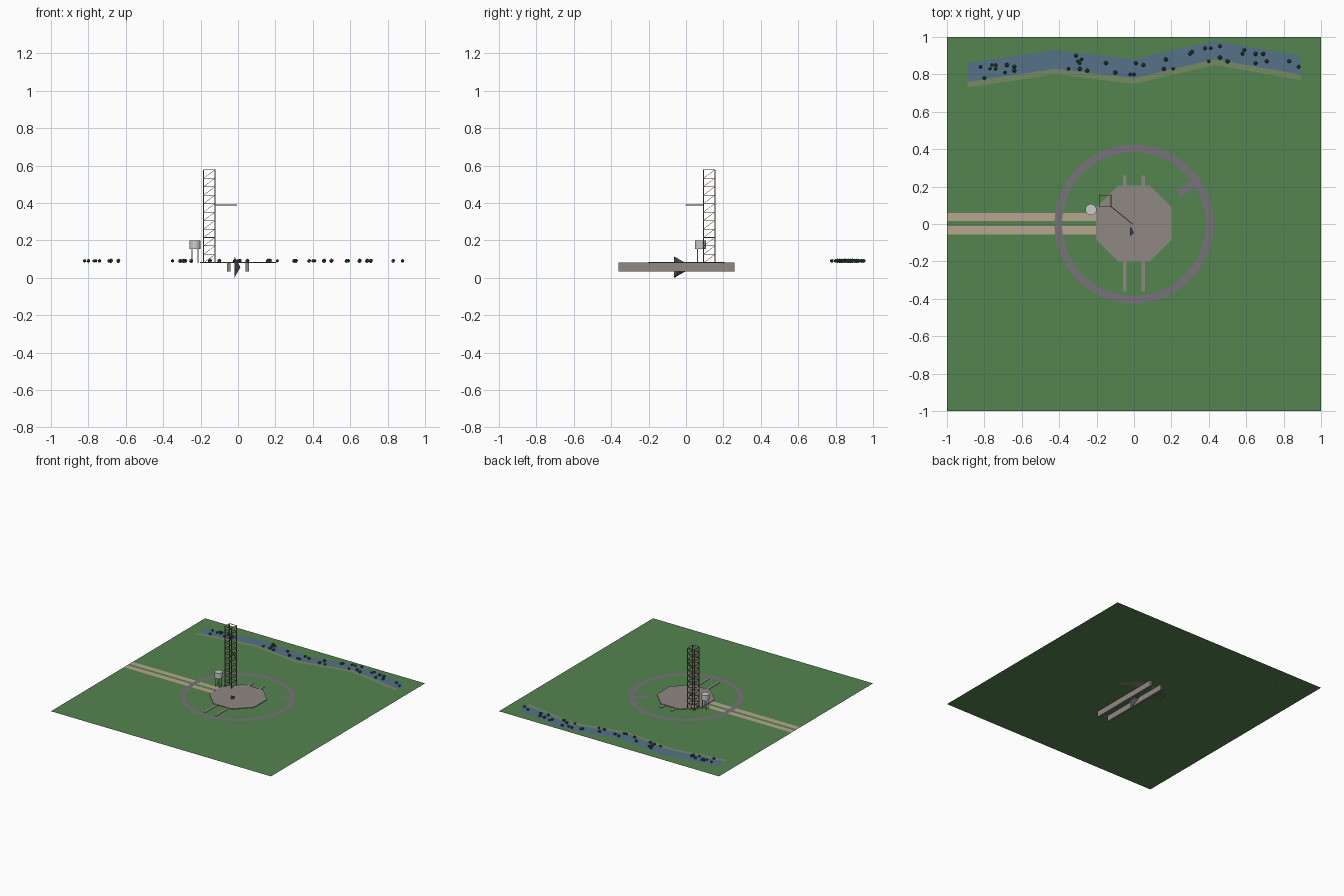
import bpy, bmesh, math, random
from mathutils import Vector, Matrix

if "Cube" in bpy.data.objects:
    bpy.data.objects.remove(bpy.data.objects["Cube"])

random.seed(4)
G = 0.08  # ground level


def material(name, r, g, b):
    m = bpy.data.materials.new(name)
    m.diffuse_color = (r, g, b, 1)
    m.use_nodes = True
    m.node_tree.nodes["Principled BSDF"].inputs["Base Color"].default_value = m.diffuse_color
    return m


GREEN = material("grass", 0.09, 0.23, 0.08)
TAN = material("track", 0.47, 0.38, 0.27)
PURPLE = material("asphalt", 0.19, 0.17, 0.20)
BLUE = material("water", 0.09, 0.17, 0.25)
BANK = material("bank", 0.18, 0.26, 0.13)
CONC = material("concrete", 0.28, 0.25, 0.23)
STEEL = material("steel", 0.22, 0.16, 0.12)
LEAF = material("leaf", 0.04, 0.10, 0.06)
DARK = material("deflector", 0.10, 0.10, 0.10)


def finish(name, bm, mat=None):
    me = bpy.data.meshes.new(name)
    bm.to_mesh(me)
    bm.free()
    ob = bpy.data.objects.new(name, me)
    bpy.context.collection.objects.link(ob)
    if mat:
        me.materials.append(mat)
    return ob


def box(bm, x0, x1, y0, y1, z0, z1):
    mat = Matrix.Translation(((x0 + x1) / 2, (y0 + y1) / 2, (z0 + z1) / 2))
    bmesh.ops.create_cube(bm, size=1, matrix=mat @ Matrix.Diagonal((x1 - x0, y1 - y0, z1 - z0, 1)))


def beam(bm, a, b, t):
    a, b = Vector(a), Vector(b)
    d = b - a
    rot = d.to_track_quat('Z', 'Y').to_matrix().to_4x4()
    bmesh.ops.create_cube(bm, size=1, matrix=Matrix.Translation((a + b) / 2) @ rot
                          @ Matrix.Diagonal((t, t, d.length, 1)))


def strip(name, lower, upper, z, mat, closed=False):
    # flat ribbon between two edge lines
    bm = bmesh.new()
    lo = [bm.verts.new((x, y, z)) for x, y in lower]
    up = [bm.verts.new((x, y, z)) for x, y in upper]
    n = len(lo)
    for i in range(n if closed else n - 1):
        j = (i + 1) % n
        bm.faces.new((lo[i], lo[j], up[j], up[i]))
    return finish(name, bm, mat)


# ground, twin vehicle tracks, perimeter road and its spur
strip("ground", [(-1, -1), (1, -1)], [(-1, 1), (1, 1)], G, GREEN)
for side, y0, y1 in (("left", 0.017, 0.06), ("right", -0.055, -0.01)):
    strip("track_" + side, [(-1, y0), (-0.19, y0)], [(-1, y1), (-0.19, y1)], G + 0.001, TAN)


def circle(r, n=64):
    return [(r * math.cos(i * math.tau / n), r * math.sin(i * math.tau / n)) for i in range(n)]


strip("perimeter_road", circle(0.425), circle(0.385), G + 0.0015, PURPLE, True).data.flip_normals()
strip("road_spur", [(0.252, 0.145), (0.342, 0.21)], [(0.228, 0.178), (0.318, 0.243)], G + 0.001, PURPLE)

# river with a sandy bank on the near side
shore = [(-0.89, 0.76), (-0.42, 0.83), (0, 0.78), (0.43, 0.88), (0.89, 0.80)]
strip("river", shore, [(x, y + 0.1) for x, y in shore], G + 0.001, BLUE)
strip("river_bank", [(x, y - 0.03) for x, y in shore], shore, G + 0.001, BANK)

# bushes along the river
spots = [(-.82, .84), (-.76, .85), (-.74, .85), (-.74, .83), (-.77, .83), (-.80, .78), (-.68, .85),
         (-.64, .84), (-.64, .82), (-.69, .81), (-.31, .90), (-.28, .88), (-.30, .87), (-.29, .86),
         (-.35, .83), (-.29, .83), (-.25, .82), (-.15, .86), (-.10, .81), (-.02, .80), (0, .80),
         (.01, .86), (.05, .85), (.17, .88), (.16, .83), (.21, .83), (.30, .91), (.31, .92),
         (.38, .94), (.41, .94), (.46, .95), (.40, .87), (.46, .89), (.50, .87), (.58, .91),
         (.59, .93), (.65, .91), (.65, .86), (.69, .91), (.71, .87), (.83, .87), (.88, .84)]
bm = bmesh.new()
for x, y in spots:
    bmesh.ops.create_icosphere(bm, subdivisions=1, radius=random.uniform(0.009, 0.013),
                               matrix=Matrix.Translation((x, y, G + 0.011)))
finish("bushes", bm, LEAF)

# octagonal launch pad
bm = bmesh.new()
bmesh.ops.create_cone(bm, cap_ends=True, segments=8, radius1=0.22, radius2=0.22, depth=0.005,
                      matrix=Matrix.Translation((0, 0.003, G + 0.0025)) @ Matrix.Rotation(math.pi / 8, 4, 'Z'))
finish("launch_pad", bm, CONC)

# flame trench walls
bm = bmesh.new()
for x in (-0.05, 0.05):
    box(bm, x - 0.009, x + 0.009, -0.36, 0.26, 0.033, 0.083)
finish("trench_walls", bm, CONC)

# three-sided flame deflector lying on its side
bm = bmesh.new()
bmesh.ops.create_cone(bm, cap_ends=True, segments=3, radius1=0.066, radius2=0, depth=0.032,
                      matrix=Matrix.Translation((-0.003, -0.03, 0.0572)) @ Matrix.Rotation(math.pi / 2, 4, 'Y'))
finish("flame_deflector", bm, DARK)

# lattice tower: legs, rungs and one diagonal per bay and face
bm = bmesh.new()
x0, x1, y0, y1, top, bays = -0.184, -0.123, 0.093, 0.154, 0.578, 11
corners = [(x0, y0), (x1, y0), (x1, y1), (x0, y1)]
for x, y in corners:
    box(bm, x - 0.0025, x + 0.0025, y - 0.0025, y + 0.0025, G, top)
step = (top - G) / bays
for i in range(bays + 1):
    z = G + i * step
    for a, b in zip(corners, corners[1:] + corners[:1]):
        beam(bm, (*a, z), (*b, z), 0.003)
        if i < bays:
            lo, hi = sorted((a, b))
            beam(bm, (*lo, z), (*hi, z + step), 0.002)
finish("service_tower", bm, STEEL)

# swing arm reaching over the pad centre
bm = bmesh.new()
beam(bm, (x1, y0, 0.39), (-0.008, 0.0, 0.39), 0.005)
finish("swing_arm", bm, STEEL)

# water tank on legs
cx, cy = -0.23, 0.077
bm = bmesh.new()
bmesh.ops.create_cone(bm, cap_ends=True, segments=16, radius1=0.03, radius2=0.03, depth=0.045,
                      matrix=Matrix.Translation((cx, cy, 0.177)))
finish("water_tank", bm)
bm = bmesh.new()
for sx in (-1, 1):
    for sy in (-1, 1):
        x, y = cx + sx * 0.016, cy + sy * 0.016
        box(bm, x - 0.002, x + 0.002, y - 0.002, y + 0.002, G, 0.157)
finish("tank_legs", bm)
